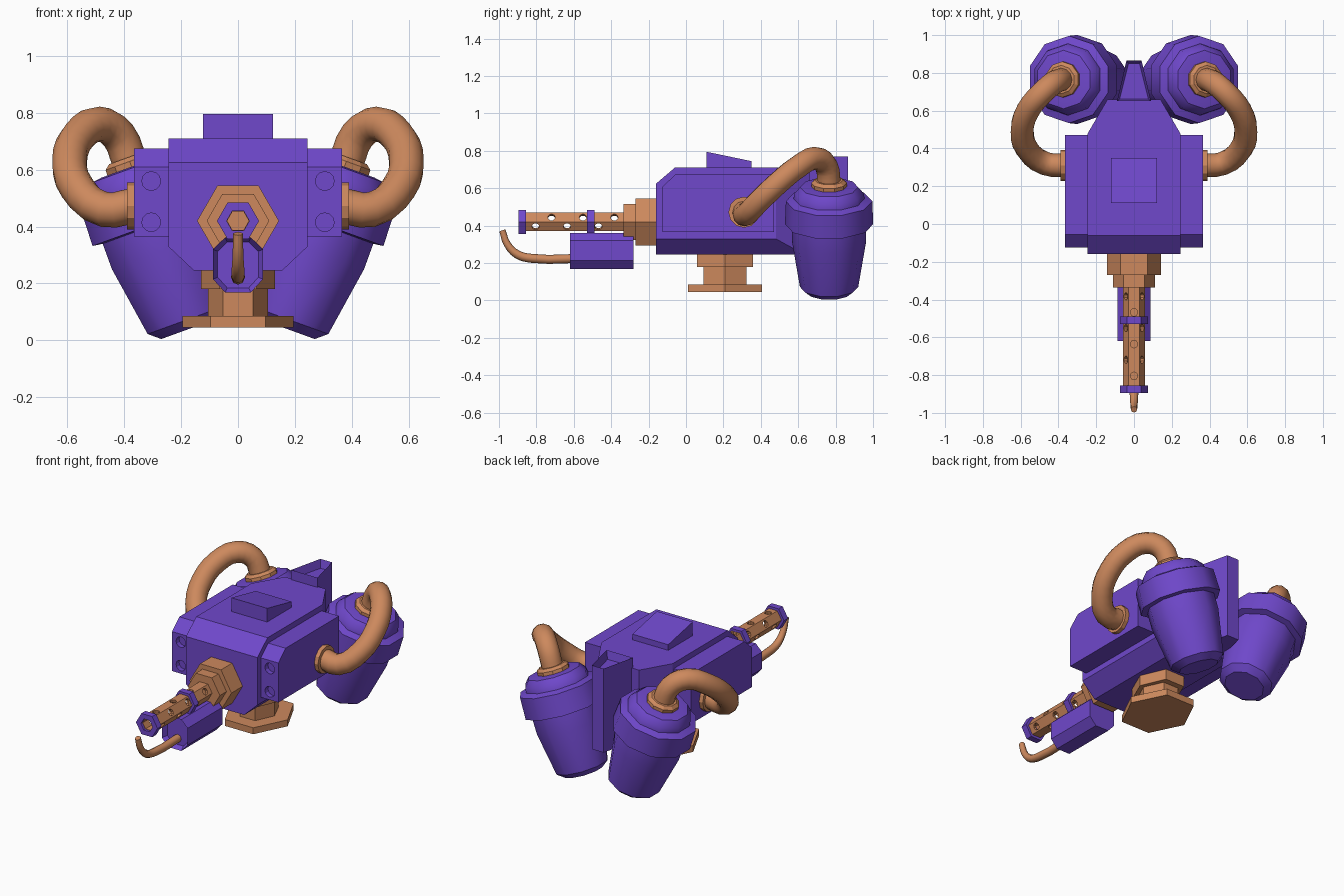
import bpy, bmesh
from math import cos, sin, pi, radians
from mathutils import Matrix, Vector

if "Cube" in bpy.data.objects:
    bpy.data.objects.remove(bpy.data.objects["Cube"])


def material(name, rgb):
    m = bpy.data.materials.new(name)
    m.diffuse_color = (*rgb, 1)
    m.use_nodes = True
    m.node_tree.nodes["Principled BSDF"].inputs["Base Color"].default_value = m.diffuse_color
    return m


PURPLE = material("purple_paint", (0.16, 0.065, 0.6))
COPPER = material("copper_metal", (0.61, 0.25, 0.11))


def finish(name, bm, mat, mirror=False, smooth=None):
    bmesh.ops.recalc_face_normals(bm, faces=bm.faces)
    if smooth:
        for f in bm.faces:
            f.smooth = True
        for e in bm.edges:
            e.smooth = e.calc_face_angle(0) < radians(smooth)
    me = bpy.data.meshes.new(name)
    bm.to_mesh(me)
    bm.free()
    if mat:
        me.materials.append(mat)
    ob = bpy.data.objects.new(name, me)
    bpy.context.collection.objects.link(ob)
    if mirror:
        ob.modifiers.new("mirror", 'MIRROR')
    return ob


def prism(name, pts, axis, a, b, mat, mirror=False, recess=None, cuts=()):
    """Extrude a 2D outline along an axis; recess = (end, rim, depth)."""
    to3d = {'x': lambda u, v, t: (t, u, v), 'y': lambda u, v, t: (u, t, v),
            'z': lambda u, v, t: (u, v, t)}[axis]
    bm = bmesh.new()
    ends = [[bm.verts.new(to3d(u, v, t)) for u, v in pts] for t in (a, b)]
    caps = [bm.faces.new(e) for e in ends]
    for i in range(len(pts)):
        j = (i + 1) % len(pts)
        bm.faces.new((ends[0][i], ends[0][j], ends[1][j], ends[1][i]))
    bmesh.ops.recalc_face_normals(bm, faces=bm.faces)
    for co, no in cuts:
        bmesh.ops.bisect_plane(bm, geom=bm.verts[:] + bm.edges[:] + bm.faces[:],
                               plane_co=co, plane_no=no, clear_outer=True)
        rim = [e for e in bm.edges if e.is_boundary]
        bmesh.ops.holes_fill(bm, edges=rim)
        bmesh.ops.recalc_face_normals(bm, faces=bm.faces)
    if recess:
        end, rim, depth = recess
        bm.normal_update()
        bmesh.ops.inset_region(bm, faces=[caps[end]], thickness=rim)
        bmesh.ops.translate(bm, verts=caps[end].verts, vec=-depth * caps[end].normal)
    return finish(name, bm, mat, mirror)


def turn(bm, profile, n, mat4, closed=False, phase=0.0, sy=1.0):
    """Revolve (radius, height) points into n sides around local z."""
    rings = [[bm.verts.new(mat4 @ Vector((r * cos(phase + 2 * pi * i / n),
                                          sy * r * sin(phase + 2 * pi * i / n), h)))
              for i in range(n)] for r, h in profile]
    pairs = list(zip(rings, rings[1:]))
    if closed:
        pairs.append((rings[-1], rings[0]))
    else:
        bm.faces.new(rings[0])
        bm.faces.new(rings[-1])
    for p, q in pairs:
        for i in range(n):
            j = (i + 1) % n
            bm.faces.new((p[i], p[j], q[j], q[i]))


def lathe(name, profile, n, mat4, mat, mirror=False, smooth=None, **kw):
    bm = bmesh.new()
    turn(bm, profile, n, mat4, **kw)
    return finish(name, bm, mat, mirror, smooth)


def drill(ob, bm):
    cutter = finish(ob.name + "_cutter", bm, None)
    cutter.hide_render = True
    cutter.hide_viewport = True
    cutter.display_type = 'WIRE'
    mod = ob.modifiers.new("holes", 'BOOLEAN')
    mod.operation = 'DIFFERENCE'
    mod.solver = 'EXACT'
    mod.object = cutter


def pipe(name, pts, radius, mat, sides_res, steps, mirror=False, taper=None):
    cu = bpy.data.curves.new(name, 'CURVE')
    cu.dimensions = '3D'
    cu.bevel_depth, cu.bevel_resolution = radius, sides_res
    cu.resolution_u, cu.use_fill_caps = steps, True
    sp = cu.splines.new('BEZIER')
    sp.bezier_points.add(len(pts) - 1)
    for i, (bp, p) in enumerate(zip(sp.bezier_points, pts)):
        bp.co = p
        bp.handle_left_type = bp.handle_right_type = 'AUTO'
        if taper:
            bp.radius = taper[i]
    tmp = bpy.data.objects.new(name + "_path", cu)
    bpy.context.collection.objects.link(tmp)
    deps = bpy.context.evaluated_depsgraph_get()
    bm = bmesh.new()
    me = bpy.data.meshes.new_from_object(tmp.evaluated_get(deps))
    bm.from_mesh(me)
    bpy.data.objects.remove(tmp)
    bpy.data.meshes.remove(me)
    bmesh.ops.remove_doubles(bm, verts=bm.verts, dist=1e-5)
    return finish(name, bm, mat, mirror, 50)


# Main housing: keel chamfers, sloped front edge, tapered rear corners
prism("housing", [(-.155, .245), (.155, .245), (.245, .33), (.245, .71), (-.245, .71), (-.245, .33)],
      'y', -.16, .66, PURPLE,
      cuts=[((0, -.16, .625), (0, -.085, .1)),
            ((.245, .48, 0), (.18, .105, 0)), ((-.245, .48, 0), (-.18, .105, 0))])

# Side pods with two front bolt holes each
pod = prism("side_pod", [(-.125, .365), (-.125, .61), (-.055, .675), (.47, .675), (.47, .365)],
            'x', .235, .365, PURPLE)
bm = bmesh.new()
for z in (.415, .56):
    turn(bm, [(.033, -.2), (.033, -.095)], 12, Matrix.Translation((.305, 0, z)) @ Matrix.Rotation(-pi / 2, 4, 'X'))
drill(pod, bm)
pod.modifiers.new("mirror", 'MIRROR')

# Sight wedge on the roof and rear fin between the tanks
prism("roof_wedge", [(.11, .70), (.11, .795), (.35, .745), (.35, .70)], 'x', -.123, .123, PURPLE)
prism("rear_fin", [(-.09, .65), (.09, .65), (.04, .865), (-.04, .865)], 'z', .25, .77, PURPLE,
      recess=(1, .018, .05))

# Pedestal: collar, column and foot plate
for name, r, ry, z0, z1 in (("mount_collar", .13, .15, .18, .25), ("mount_column", .105, .115, .08, .185),
                            ("foot_plate", .195, .198, .045, .085)):
    lathe(name, [(r, z0), (r, z1)], 6, Matrix.Translation((0, .208, 0)), COPPER, sy=ry / (r * cos(pi / 6)))

# Barrel: stepped root, perforated hexagonal tube and two collars
AIM = Matrix.Translation((0, 0, .42)) @ Matrix.Rotation(pi / 2, 4, 'X')
lathe("barrel_root", [(.144, .15), (.144, .27), (.11, .27), (.11, .335)], 6, AIM, COPPER)
barrel = lathe("barrel", [(.057, .32), (.057, .88), (.038, .88), (.038, .32)], 6, AIM, COPPER, closed=True)
bm = bmesh.new()
for k in range(6):
    for j in range(3):
        d = .383 + .168 * j + (.085 if k % 2 else 0)
        turn(bm, [(.02, .025), (.02, .09)], 10,
             AIM @ Matrix.Translation((0, 0, d)) @ Matrix.Rotation(pi / 6 + k * pi / 3, 4, 'Z')
             @ Matrix.Rotation(pi / 2, 4, 'Y'))
drill(barrel, bm)
for name, d, inner in (("muzzle_ring", .855, .04), ("barrel_band", .49, .045)):
    lathe(name, [(.074, d), (.074, d + .04), (inner, d + .04), (inner, d)], 6, AIM, PURPLE, closed=True)

# Igniter block and bent igniter pipe
prism("igniter_block", [(-.045, .168), (.045, .168), (.088, .215), (.088, .32), (.045, .362),
                        (-.045, .362), (-.088, .32), (-.088, .215)],
      'y', -.62, -.28, PURPLE, recess=(0, .018, .03))
pipe("igniter_pipe", [(0, -.57, .225), (0, -.82, .225), (0, -.9, .245), (0, -.955, .3), (0, -.982, .375)],
     .024, COPPER, 2, 3, taper=(1, 1, .95, .8, .7))

# Fuel tanks leaning outward, with necks
LEAN = Matrix.Translation((.167, .765, .042)) @ Matrix.Rotation(radians(20), 4, 'Y')
lathe("fuel_tank", [(.115, 0), (.156, .033), (.198, .29), (.198, .385), (.236, .39), (.231, .52),
                    (.19, .535), (.185, .565), (.155, .60), (.12, .605)],
      10, LEAN, PURPLE, mirror=True, smooth=40, phase=pi / 2)
lathe("tank_neck", [(.095, .59), (.095, .625), (.075, .64)], 10, LEAN, COPPER, mirror=True, phase=pi / 2)

# Fuel hoses and their flanges on the pods
SIDE = Matrix.Translation((0, .31, .472)) @ Matrix.Rotation(pi / 2, 4, 'Y')
lathe("hose_flange", [(.083, .35), (.083, .39)], 12, SIDE, COPPER, mirror=True)
pipe("fuel_hose", [(.36, .31, .475), (.47, .32, .46), (.565, .395, .535), (.592, .495, .63),
                   (.562, .6, .715), (.49, .69, .76), (.42, .75, .72), (.38, .765, .625)],
     .062, COPPER, 4, 3, mirror=True)
